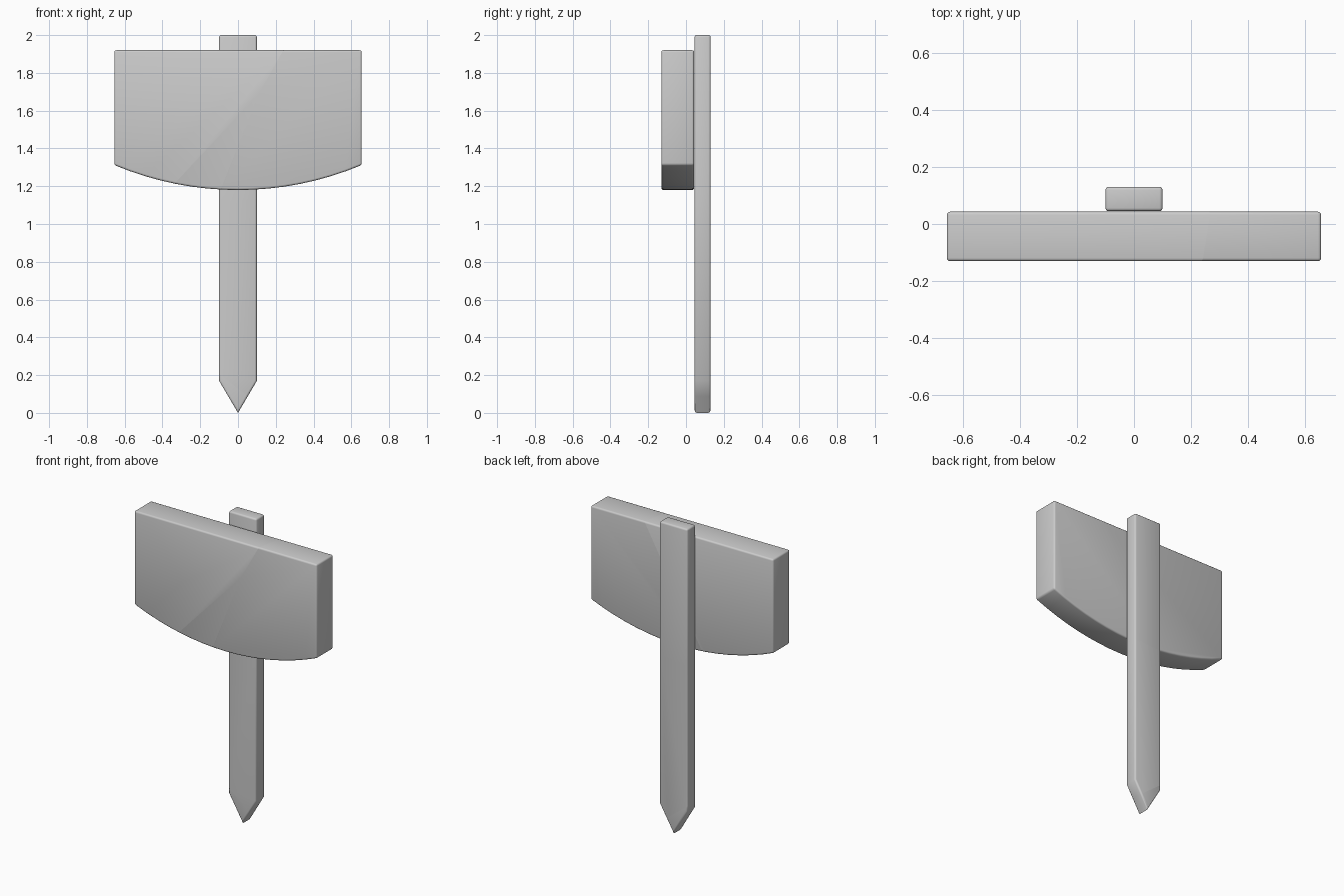
import bpy, bmesh, math
from mathutils import Vector

if "Cube" in bpy.data.objects:
    bpy.data.objects.remove(bpy.data.objects["Cube"])


def prism(outline, y0, y1, bevel):
    """Extrude an x-z outline from y0 to y1 and round its hard edges."""
    bm = bmesh.new()
    face = bm.faces.new([bm.verts.new((x, y0, z)) for x, z in outline])
    ext = bmesh.ops.extrude_face_region(bm, geom=[face])
    moved = [v for v in ext["geom"] if isinstance(v, bmesh.types.BMVert)]
    bmesh.ops.translate(bm, verts=moved, vec=(0, y1 - y0, 0))
    bmesh.ops.recalc_face_normals(bm, faces=bm.faces[:])
    hard = [e for e in bm.edges if e.calc_face_angle(0) > 0.6
            and max(v.co.z for v in e.verts) > 0.01]
    bmesh.ops.bevel(bm, geom=hard, offset=bevel, segments=3, profile=0.5,
                    affect='EDGES', clamp_overlap=True)
    return bm


def plane(a, b, c, keep):
    """Plane through three points, with its normal away from the kept side."""
    a, b, c = Vector(a), Vector(b), Vector(c)
    n = (b - a).cross(c - a).normalized()
    if n.dot(Vector(keep) - a) > 0:
        n = -n
    return a, n


def piece(name, source, planes):
    """Cut one closed broken piece out of a whole part."""
    bm = source.copy()
    for co, no in planes:
        bmesh.ops.bisect_plane(bm, geom=bm.verts[:] + bm.edges[:] + bm.faces[:],
                               dist=1e-6, plane_co=co, plane_no=no, clear_outer=True)
        bmesh.ops.holes_fill(bm, edges=[e for e in bm.edges if e.is_boundary], sides=0)
    bmesh.ops.recalc_face_normals(bm, faces=bm.faces[:])
    mesh = bpy.data.meshes.new(name)
    bm.to_mesh(mesh)
    bm.free()
    ob = bpy.data.objects.new(name, mesh)
    bpy.context.collection.objects.link(ob)
    bpy.ops.object.select_all(action='DESELECT')
    ob.select_set(True)
    bpy.context.view_layer.objects.active = ob
    bpy.ops.object.shade_smooth_by_angle(angle=math.radians(40))


# Sign board: flat top, straight sides, shallow arc along the bottom
R, half, low = 1.69, 0.655, 1.18
arc = []
for i in range(17):
    x = -half + 2 * half * i / 16
    arc.append((x, low + R - math.sqrt(R * R - x * x)))
board = prism([(-half, 1.92)] + arc + [(half, 1.92)], -0.13, 0.043, 0.011)

# Three cracks meeting along one slanted line through the board
front, back = (0.11, -0.13, 1.69), (-0.15, 0.045, 1.18)
crack_top = (0.24, -0.13, 1.92)
crack_left = (-0.335, -0.13, 1.215)
crack_mid = (-0.09, -0.13, 1.185)
left, right, wedge = (-0.6, 0, 1.7), (0.6, 0, 1.5), (-0.15, -0.13, 1.25)
piece("board_left", board, [plane(front, back, crack_top, left),
                            plane(front, back, crack_left, left)])
piece("board_right", board, [plane(front, back, crack_top, right),
                             plane(front, back, crack_mid, right)])
piece("board_wedge", board, [plane(front, back, crack_left, wedge),
                             plane(front, back, crack_mid, wedge)])

# Pointed post, broken in two places
post = prism([(-0.1, 2), (-0.1, 0.17), (0, 0), (0.1, 0.17), (0.1, 2)],
             0.045, 0.13, 0.011)
upper = ((-0.1, 0.045, 1.12), (0.1, 0.045, 1.133), (0.1, 0.13, 1.135))
lower = ((-0.1, 0.045, 0.205), (0.05, 0.045, 0.09), (0.05, 0.13, 0.088))
top, mid, tip = (0, 0.09, 2), (0, 0.09, 0.7), (0, 0.09, 0)
piece("post_top", post, [plane(*upper, top)])
piece("post_middle", post, [plane(*upper, mid), plane(*lower, mid)])
piece("post_tip", post, [plane(*lower, tip)])
board.free()
post.free()
